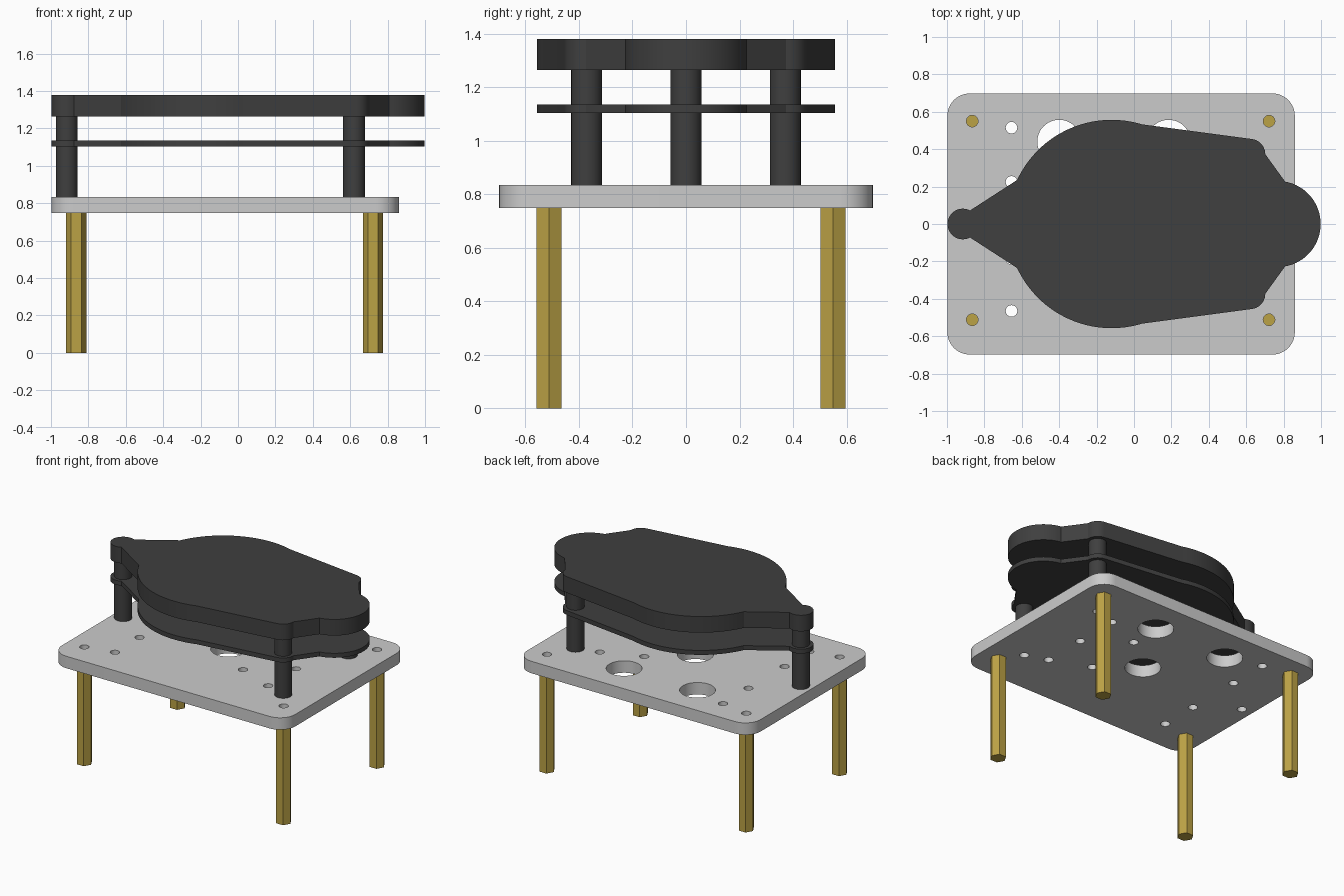
import bpy, bmesh
from math import cos, sin, radians, pi

if "Cube" in bpy.data.objects:
    bpy.data.objects.remove(bpy.data.objects["Cube"])


def material(name, rgb):
    m = bpy.data.materials.new(name)
    m.diffuse_color = (*rgb, 1)
    m.use_nodes = True
    m.node_tree.nodes["Principled BSDF"].inputs["Base Color"].default_value = m.diffuse_color
    return m


black = material("black_plastic", (0.05, 0.05, 0.05))
brass = material("brass", (0.5, 0.36, 0.06))


def arc(cx, cy, r, a0, a1, n):
    """Points on an arc from angle a0 to a1 in degrees."""
    return [(cx + r * cos(radians(a0 + (a1 - a0) * i / n)),
             cy + r * sin(radians(a0 + (a1 - a0) * i / n))) for i in range(n + 1)]


def circle(cx, cy, r, n=32):
    return arc(cx, cy, r, 0, 360, n)[:-1]


def smooth(ob):
    bpy.ops.object.select_all(action='DESELECT')
    ob.select_set(True)
    bpy.context.view_layer.objects.active = ob
    bpy.ops.object.shade_smooth_by_angle(angle=radians(30))


def slab(name, loops, z0, z1, mat=None):
    """Flat plate: first loop is the outline, the others are holes."""
    cu = bpy.data.curves.new(name + "_profile", 'CURVE')
    cu.dimensions = '2D'
    cu.fill_mode = 'BOTH'
    cu.extrude = (z1 - z0) / 2
    for pts in loops:
        sp = cu.splines.new('POLY')
        sp.points.add(len(pts) - 1)
        for p, (x, y) in zip(sp.points, pts):
            p.co = (x, y, 0, 1)
        sp.use_cyclic_u = True
    tmp = bpy.data.objects.new(name + "_profile", cu)
    bpy.context.collection.objects.link(tmp)
    dg = bpy.context.evaluated_depsgraph_get()
    me = bpy.data.meshes.new_from_object(tmp.evaluated_get(dg))
    bpy.data.objects.remove(tmp)
    bm = bmesh.new()
    bm.from_mesh(me)
    bmesh.ops.remove_doubles(bm, verts=bm.verts, dist=1e-5)
    bmesh.ops.recalc_face_normals(bm, faces=bm.faces)
    bmesh.ops.translate(bm, verts=bm.verts, vec=(0, 0, (z0 + z1) / 2))
    bm.to_mesh(me)
    bm.free()
    me.materials.clear()
    if mat:
        me.materials.append(mat)
    ob = bpy.data.objects.new(name, me)
    bpy.context.collection.objects.link(ob)
    smooth(ob)
    return ob


def rod(name, x, y, z0, z1, r, sides, mat):
    bpy.ops.mesh.primitive_cylinder_add(vertices=sides, radius=r, depth=z1 - z0,
                                        location=(x, y, (z0 + z1) / 2))
    ob = bpy.context.object
    ob.name = name
    ob.data.materials.append(mat)
    return ob


leg_spots = [(x, y) for x in (-0.865, 0.722) for y in (-0.512, 0.55)]
post_spots = [(-0.915, 0), (0.62, -0.371), (0.62, 0.371)]

# Base plate with rounded corners, cable holes and screw holes
R = 0.12
outline = []
for cx, cy, a in ((0.86 - R, 0.698 - R, 0), (-0.998 + R, 0.698 - R, 90),
                  (-0.998 + R, -0.698 + R, 180), (0.86 - R, -0.698 + R, 270)):
    outline += arc(cx, cy, R, a, a + 90, 12)
cable_holes = [(-0.40, 0.44), (0.185, 0.44), (-0.075, 0)]
screw_holes = [(-0.655, y) for y in (0.515, 0.225, -0.185, -0.465)]
screw_holes += [(0.46, y) for y in (0.325, 0.004, -0.315)]
screw_holes += [(0.183, y) for y in (0.215, -0.205)]
screw_holes += leg_spots + post_spots
slab("base_plate", [outline]
     + [circle(x, y, 0.117, 48) for x, y in cable_holes]
     + [circle(x, y, 0.031, 24) for x, y in screw_holes], 0.748, 0.834)

# Upper deck outline: upper half from nose to tail, then mirrored
half = arc(0.768, 0, 0.23, 0, 80, 16)
half += arc(0.62, 0.373, 0.082, 0, 82, 10)
half += arc(-0.12, 0, 0.557, 73, 155, 32)
half += arc(-0.915, 0, 0.082, 62, 180, 14)
deck = half + [(x, -y) for x, y in reversed(half[1:-1])]
slab("lower_deck", [deck], 1.104, 1.136, black)
slab("upper_deck", [deck], 1.264, 1.38, black)

# Round posts carrying the decks
for i, (x, y) in enumerate(post_spots):
    smooth(rod(f"deck_post_{i + 1}", x, y, 0.834, 1.27, 0.058, 48, black))

# Hexagonal brass legs
for i, (x, y) in enumerate(leg_spots):
    leg = rod(f"hex_leg_{i + 1}", x, y, 0, 0.748, 0.054, 6, brass)
    leg.rotation_euler.z = pi / 6
